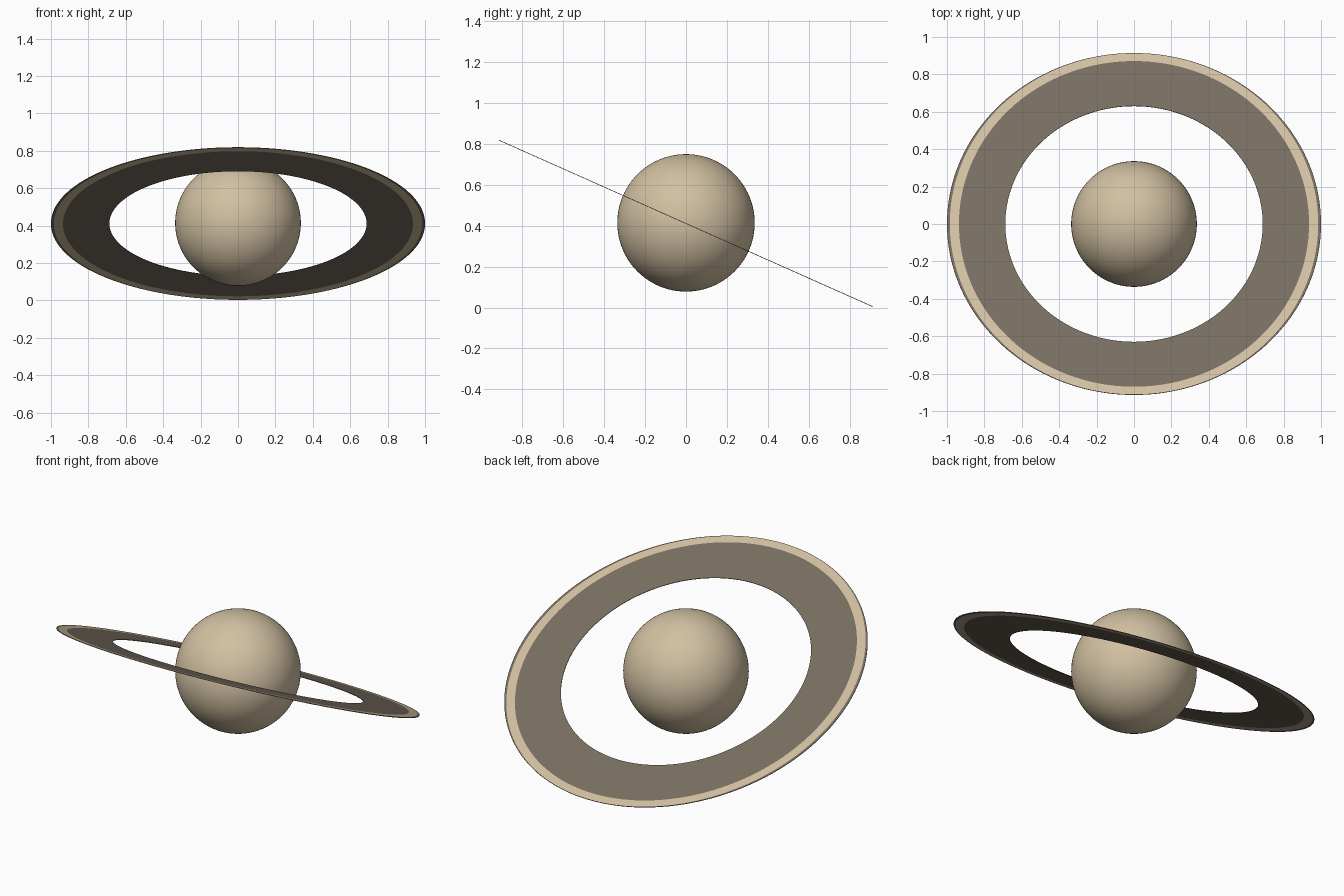
import bpy, bmesh, math

if "Cube" in bpy.data.objects:
    bpy.data.objects.remove(bpy.data.objects["Cube"])

CENTRE_Z = 0.411
TILT = math.radians(-24)
SEGMENTS = 160


def material(name, rgb):
    m = bpy.data.materials.new(name)
    m.diffuse_color = (*rgb, 1)
    m.use_nodes = True
    m.node_tree.nodes["Principled BSDF"].inputs["Base Color"].default_value = m.diffuse_color
    return m


sand = material("sand", (0.64, 0.53, 0.36))
brown = material("dusty_brown", (0.19, 0.157, 0.12))

# Planet: smooth ball
bpy.ops.mesh.primitive_uv_sphere_add(segments=96, ring_count=48, radius=0.336,
                                     location=(0, 0, CENTRE_Z + 0.003))
planet = bpy.context.object
planet.name = "planet"
planet.data.materials.append(sand)
bpy.ops.object.shade_smooth()


def ring_band(name, inner, outer, mat, thickness=0.003):
    """Thin flat band between two ellipses given as (x radius, y radius)."""
    bm = bmesh.new()
    h = thickness / 2
    section = [(inner, -h), (outer, -h), (outer, h), (inner, h)]
    loops = []
    for (rx, ry), z in section:
        loops.append([bm.verts.new((rx * math.cos(2 * math.pi * i / SEGMENTS),
                                    ry * math.sin(2 * math.pi * i / SEGMENTS), z))
                      for i in range(SEGMENTS)])
    for k in range(4):
        a, b = loops[k], loops[(k + 1) % 4]
        for i in range(SEGMENTS):
            j = (i + 1) % SEGMENTS
            bm.faces.new((a[i], a[j], b[j], b[i]))
    bmesh.ops.recalc_face_normals(bm, faces=bm.faces)
    mesh = bpy.data.meshes.new(name)
    bm.to_mesh(mesh)
    bm.free()
    obj = bpy.data.objects.new(name, mesh)
    bpy.context.collection.objects.link(obj)
    mesh.materials.append(mat)
    # All bands share the same tilt, high at the front
    obj.location.z = CENTRE_Z
    obj.rotation_euler.x = TILT
    return obj


# Rings: wide dark band, pale outer band, hairline dark edge at the sides
ring_band("inner_ring", (0.688, 0.69), (0.936, 0.953), brown)
ring_band("outer_ring", (0.936, 0.953), (0.985, 0.998), sand)
ring_band("ring_edge", (0.985, 0.998), (1.0, 1.0), brown)
